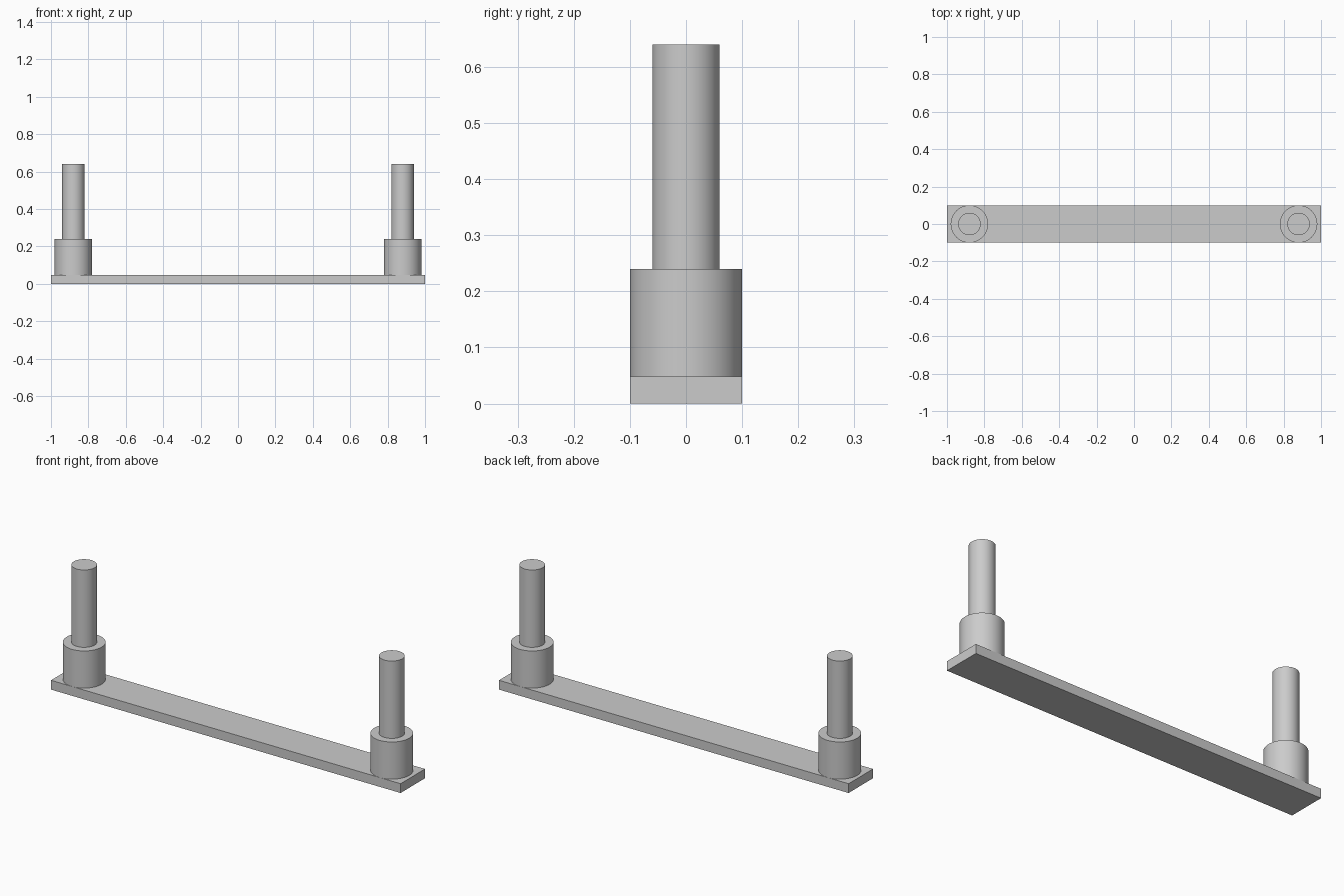
import bpy
import math

if "Cube" in bpy.data.objects:
    bpy.data.objects.remove(bpy.data.objects["Cube"])

GREY = (0.6, 0.6, 0.6, 1.0)
metal = bpy.data.materials.new("plain grey")
metal.use_nodes = True
metal.diffuse_color = GREY
metal.node_tree.nodes["Principled BSDF"].inputs["Base Color"].default_value = GREY

PLATE_TOP, COLLAR_TOP, PIN_TOP = 0.048, 0.24, 0.64
POST_X = 0.88


def cylinder(name, radius, x, bottom, top):
    bpy.ops.mesh.primitive_cylinder_add(
        vertices=64, radius=radius, depth=top - bottom,
        location=(x, 0, (bottom + top) / 2))
    obj = bpy.context.object
    obj.name = name
    obj.data.materials.append(metal)
    bpy.ops.object.shade_smooth_by_angle(angle=math.radians(30))


# Long flat base plate
bpy.ops.mesh.primitive_cube_add(size=1, location=(0, 0, PLATE_TOP / 2))
plate = bpy.context.object
plate.name = "base_plate"
plate.scale = (2, 0.2, PLATE_TOP)
bpy.ops.object.transform_apply(location=False, rotation=False, scale=True)
plate.data.materials.append(metal)

# A wide collar and a thinner pin at each end
for side, sign in (("left", 1), ("right", -1)):
    cylinder(side + "_collar", 0.1, sign * POST_X, PLATE_TOP, COLLAR_TOP)
    cylinder(side + "_pin", 0.06, sign * POST_X, COLLAR_TOP, PIN_TOP)
